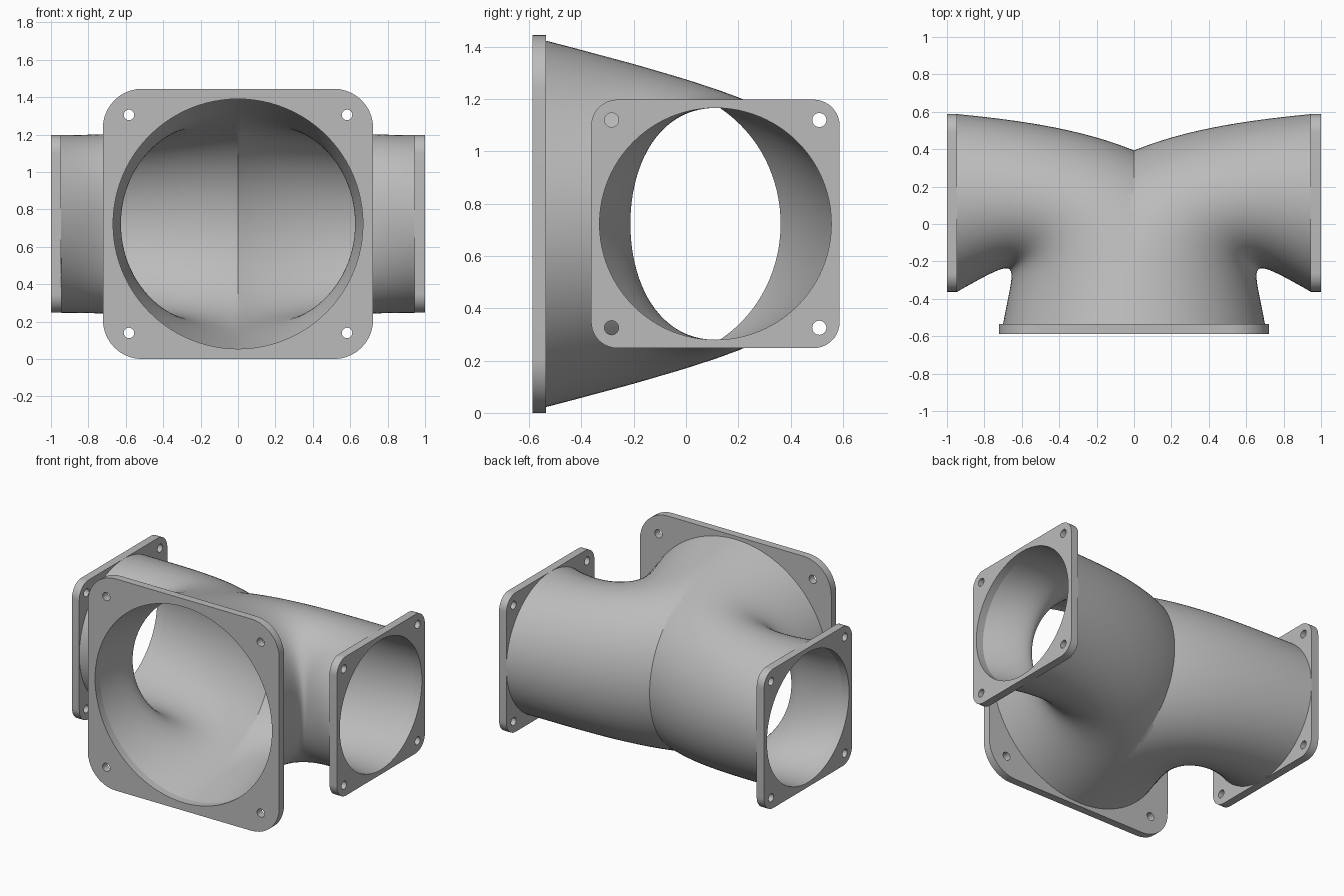
import bpy, bmesh, math
from mathutils import Vector, Matrix

if "Cube" in bpy.data.objects:
    bpy.data.objects.remove(bpy.data.objects["Cube"])

MID_Z = 0.7225
WALL = 0.032
ARM_Y = 0.1125

grey = bpy.data.materials.new("light_grey_plastic")
grey.use_nodes = True
grey.diffuse_color = (0.5, 0.5, 0.5, 1)
grey.node_tree.nodes["Principled BSDF"].inputs["Base Color"].default_value = (0.5, 0.5, 0.5, 1)


def add_object(name, bm):
    bmesh.ops.recalc_face_normals(bm, faces=bm.faces)
    mesh = bpy.data.meshes.new(name)
    bm.to_mesh(mesh)
    bm.free()
    obj = bpy.data.objects.new(name, mesh)
    bpy.context.collection.objects.link(obj)
    mesh.materials.append(grey)
    bpy.ops.object.select_all(action="DESELECT")
    obj.select_set(True)
    bpy.context.view_layer.objects.active = obj
    bpy.ops.object.shade_smooth_by_angle(angle=math.radians(30))
    return obj


def bezier(points, t):
    s = 1 - t
    weights = (s**3, 3 * s * s * t, 3 * s * t * t, t**3)
    return sum((Vector(p) * w for p, w in zip(points, weights)), Vector((0, 0, 0)))


# Duct: the outer and inner bend of one arm, with the section half-height as third value
OUTER = [(-0.70, -0.535, 0.70), (-0.62, 0.38, 0.54), (0.25, 0.52, 0.475), (0.946, 0.5875, 0.475)]
INNER = [(0.70, -0.535, 0.70), (0.64, -0.20, 0.54), (0.58, -0.155, 0.475), (0.946, -0.3625, 0.475)]
STEPS, SIDES = 48, 96


def section(bm, t, inset):
    a, b = bezier(OUTER, t), bezier(INNER, t)
    height = a.z - inset
    a.z = b.z = 0
    centre, half = (a + b) / 2, (b - a) / 2
    half *= 1 - inset / half.length
    ring = []
    for i in range(SIDES):
        ang = math.tau * i / SIDES
        p = centre + half * math.cos(ang)
        ring.append(bm.verts.new((p.x, p.y, MID_Z + height * math.sin(ang))))
    return ring


bm = bmesh.new()
stations = [i / STEPS for i in range(STEPS + 1)]
rings = [section(bm, t, 0) for t in stations]
rings += [section(bm, t, WALL) for t in reversed(stations)]
for k, ring in enumerate(rings):
    following = rings[(k + 1) % len(rings)]
    for i in range(SIDES):
        j = (i + 1) % SIDES
        bm.faces.new((ring[i], ring[j], following[j], following[i]))

# Trim the arm on the centre plane and mirror it
bmesh.ops.bisect_plane(bm, geom=bm.verts[:] + bm.edges[:] + bm.faces[:], dist=1e-5,
                       plane_co=(0, 0, 0), plane_no=(1, 0, 0), clear_inner=True)
bmesh.ops.mirror(bm, geom=bm.verts[:] + bm.edges[:] + bm.faces[:], axis="X", merge_dist=1e-4)
add_object("branched_duct", bm)


# Flanges: rounded square plates with a bore and four screw holes
def circle(radius, cx=0, cy=0, count=32):
    return [(cx + radius * math.cos(math.tau * i / count),
             cy + radius * math.sin(math.tau * i / count)) for i in range(count)]


def rounded_square(half, radius, steps=10):
    points = []
    for q, (sx, sy) in enumerate([(1, 1), (-1, 1), (-1, -1), (1, -1)]):
        for i in range(steps + 1):
            ang = math.pi / 2 * (q + i / steps)
            points.append((sx * (half - radius) + radius * math.cos(ang),
                           sy * (half - radius) + radius * math.sin(ang)))
    return points


def flange(name, half, corner, bore, screw_offset, screw_radius, thickness, matrix):
    loops = [rounded_square(half, corner), circle(bore, count=96)]
    for sx in (-1, 1):
        for sy in (-1, 1):
            loops.append(circle(screw_radius, sx * screw_offset, sy * screw_offset))
    curve = bpy.data.curves.new(name + "_outline", "CURVE")
    curve.dimensions = "2D"
    curve.fill_mode = "BOTH"
    curve.extrude = thickness / 2
    for loop in loops:
        spline = curve.splines.new("POLY")
        spline.points.add(len(loop) - 1)
        for point, (x, y) in zip(spline.points, loop):
            point.co = (x, y, 0, 1)
        spline.use_cyclic_u = True
    helper = bpy.data.objects.new(name + "_outline", curve)
    bpy.context.collection.objects.link(helper)
    bpy.context.view_layer.update()
    mesh = bpy.data.meshes.new_from_object(helper.evaluated_get(bpy.context.evaluated_depsgraph_get()))
    bpy.data.objects.remove(helper)
    bm = bmesh.new()
    bm.from_mesh(mesh)
    bpy.data.meshes.remove(mesh)
    bmesh.ops.remove_doubles(bm, verts=bm.verts, dist=1e-5)
    bm.transform(matrix)
    add_object(name, bm)


flange("front_flange", 0.7225, 0.21, 0.668, 0.583, 0.028, 0.0525,
       Matrix.Translation((0, -0.56125, MID_Z)) @ Matrix.Rotation(math.pi / 2, 4, "X"))
for name, side in (("left_flange", 1), ("right_flange", -1)):
    flange(name, 0.475, 0.1, 0.443, 0.397, 0.027, 0.055,
           Matrix.Translation((side * 0.9725, ARM_Y, MID_Z)) @ Matrix.Rotation(math.pi / 2, 4, "Y"))
